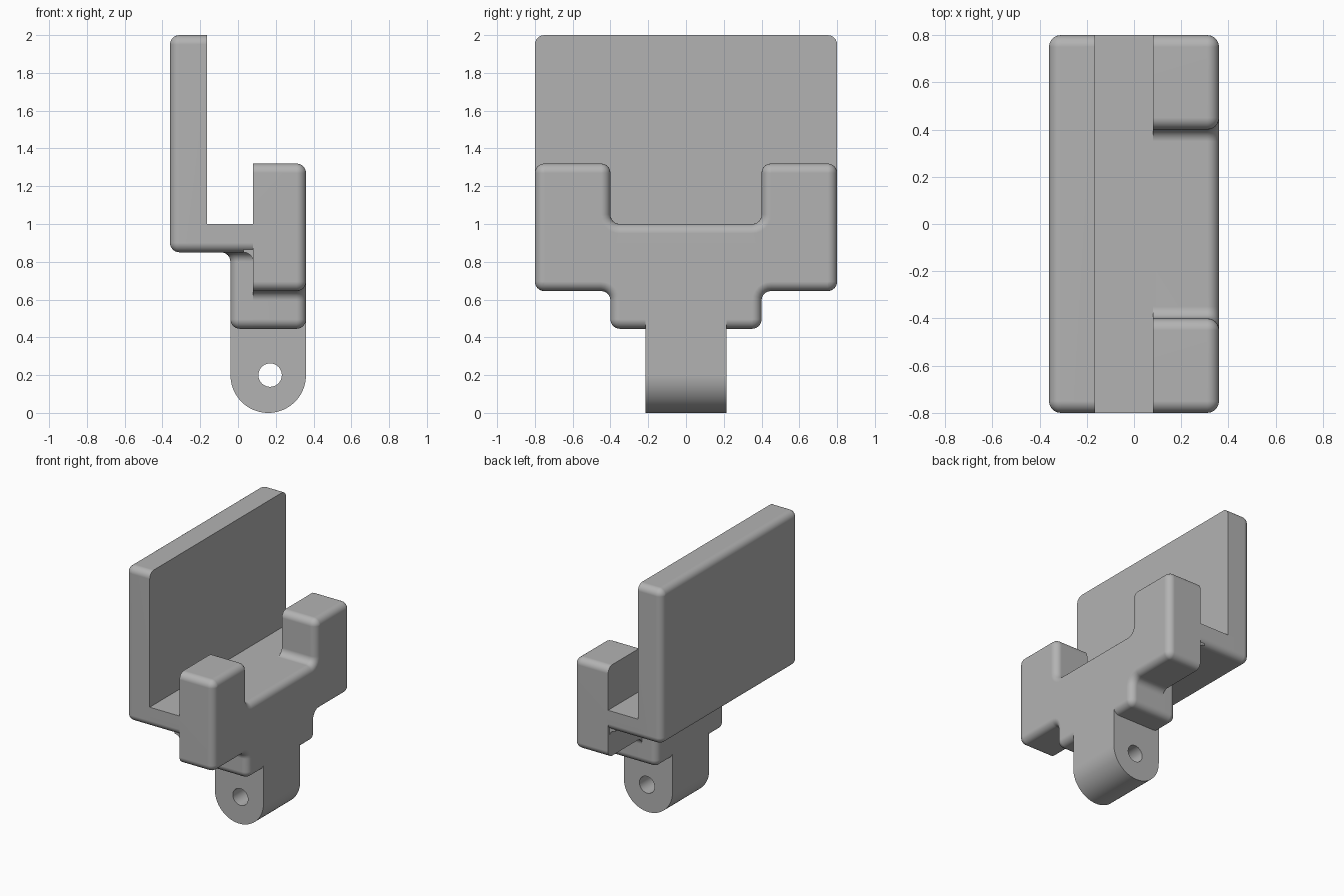
import bpy, bmesh, math
from mathutils import Vector

cube = bpy.data.objects.get("Cube")
if cube:
    bpy.data.objects.remove(cube, do_unlink=True)

R = 0.05          # common edge rounding
STEPS = 6

grey = bpy.data.materials.new("matte_grey")
grey.use_nodes = True
COLOUR = (0.45, 0.45, 0.45, 1)
grey.diffuse_color = COLOUR
grey.node_tree.nodes["Principled BSDF"].inputs["Base Color"].default_value = COLOUR


def outline(corners, inset, steps):
    """Counter-clockwise right-angled outline (a, b, radius), rounded and inset."""
    pts = []
    n = len(corners)
    for i, (a, b, r) in enumerate(corners):
        p = Vector((a, b))
        e1 = (p - Vector(corners[i - 1][:2])).normalized()
        e2 = (Vector(corners[(i + 1) % n][:2]) - p).normalized()
        n1, n2 = Vector((e1.y, -e1.x)), Vector((e2.y, -e2.x))
        sign = 1 if e1.x * e2.y - e1.y * e2.x > 0 else -1
        for k in range(steps + 1):
            t = k / steps * math.pi / 2
            if r == 0:
                pts.append(p - inset * (n1 + n2))
            else:
                centre = p - sign * r * (n1 + n2)
                normal = n1 * math.cos(t) + n2 * math.sin(t)
                pts.append(centre + (sign * r - inset) * normal)
    return pts


def loft(name, corners, stations, axis, steps=STEPS):
    """Skin the outline through (position, inset) stations along an axis."""
    place = {"x": lambda a, b, t: (t, a, b),
             "y": lambda a, b, t: (a, t, b),
             "z": lambda a, b, t: (a, b, t)}[axis]
    bm = bmesh.new()
    rings = [[bm.verts.new(place(p.x, p.y, t)) for p in outline(corners, d, steps)]
             for t, d in stations]
    for lower, upper in zip(rings, rings[1:]):
        for i in range(len(lower)):
            j = (i + 1) % len(lower)
            bm.faces.new((lower[i], lower[j], upper[j], upper[i]))
    bm.faces.new(rings[0])
    bm.faces.new(rings[-1])
    bmesh.ops.remove_doubles(bm, verts=bm.verts, dist=1e-5)
    bmesh.ops.recalc_face_normals(bm, faces=bm.faces)
    return make_object(name, bm)


def make_object(name, bm):
    mesh = bpy.data.meshes.new(name)
    bm.to_mesh(mesh)
    bm.free()
    mesh.materials.append(grey)
    obj = bpy.data.objects.new(name, mesh)
    bpy.context.collection.objects.link(obj)
    return obj


def select(obj):
    bpy.ops.object.select_all(action="DESELECT")
    obj.select_set(True)
    bpy.context.view_layer.objects.active = obj


def rounded_end(end, direction):
    """Stations of a quarter-round rim, from the end face inwards."""
    angles = [k / STEPS * math.pi / 2 for k in range(STEPS + 1)]
    return [(end + direction * R * (1 - math.cos(t)), R * (1 - math.sin(t)))
            for t in angles]


def rect(a0, b0, a1, b1, low=R, high=R):
    return [(a0, b0, low), (a1, b0, low), (a1, b1, high), (a0, b1, high)]


# Tall back plate with a rounded outer rim and a square inner face
back_plate = loft("back_plate", rect(-0.8, 0.85, 0.8, 2.0),
                  rounded_end(-0.36, 1) + [(-0.165, 0)], "x")

# Slot floor joining the plate to the front body
slot_floor = loft("slot_floor", rect(-0.8, 0.85, 0.8, 1.0, R, 0),
                  [(-0.22, 0), (0.09, 0)], "x")

# Front body with two prongs, stepped below
half = [(0.4, 0.445, R), (0.4, 0.645, R), (0.8, 0.645, R),
        (0.8, 1.32, R), (0.4, 1.32, R), (0.4, 1.0, R)]
profile = half + [(-y, z, r) for y, z, r in reversed(half)]
front_body = loft("front_body", profile,
                  [(0.08, 0)] + rounded_end(0.36, -1)[::-1], "x")

# Lower stem, flaring into the underside of the floor
flare = [(0.85 - R + R * math.sin(t), -R * (1 - math.cos(t)))
         for t in [k / STEPS * math.pi / 2 for k in range(STEPS + 1)]]
stem = loft("lower_stem", rect(-0.04, -0.4, 0.17, 0.4),
            rounded_end(0.445, 1) + flare + [(0.9, -R)], "z")

# Concave fillet between the floor underside and the front body
bm = bmesh.new()
arc = [(0.08 - R + R * math.sin(t), 0.85 - R + R * math.cos(t))
       for t in [k / STEPS * math.pi / 2 for k in range(STEPS + 1)]]
section = arc + [(0.1, 0.85 - R), (0.1, 0.87), (0.08 - R, 0.87)]
face = bm.faces.new([bm.verts.new((x, -0.785, z)) for x, z in section])
new = bmesh.ops.extrude_face_region(bm, geom=[face])["geom"]
bmesh.ops.translate(bm, vec=(0, 1.57, 0),
                    verts=[g for g in new if isinstance(g, bmesh.types.BMVert)])
bmesh.ops.recalc_face_normals(bm, faces=bm.faces)
fillet = make_object("underside_fillet", bm)

# Pivot tab with a round end and a pin hole
tab = loft("pivot_tab", rect(-0.04, 0, 0.36, 0.55, 0.2, 0),
           [(-0.215, 0), (0.215, 0)], "y", steps=20)
bpy.ops.mesh.primitive_cylinder_add(vertices=40, radius=0.062, depth=1,
                                    location=(0.17, 0, 0.2),
                                    rotation=(math.pi / 2, 0, 0))
cutter = bpy.context.object
cutter.name = "pin_hole_cutter"
cutter.hide_render = True
cutter.data.materials.append(grey)
select(tab)
cut = tab.modifiers.new("pin_hole", "BOOLEAN")
cut.operation = "DIFFERENCE"
cut.solver = "EXACT"
cut.object = cutter
bpy.ops.object.modifier_apply(modifier=cut.name)
bpy.data.objects.remove(cutter, do_unlink=True)

# Smooth rounded edges, crisp corners
for obj in (back_plate, slot_floor, front_body, stem, fillet, tab):
    select(obj)
    bpy.ops.object.shade_smooth_by_angle(angle=math.radians(35))
    weighted = obj.modifiers.new("weighted_normals", "WEIGHTED_NORMAL")
    weighted.keep_sharp = True
